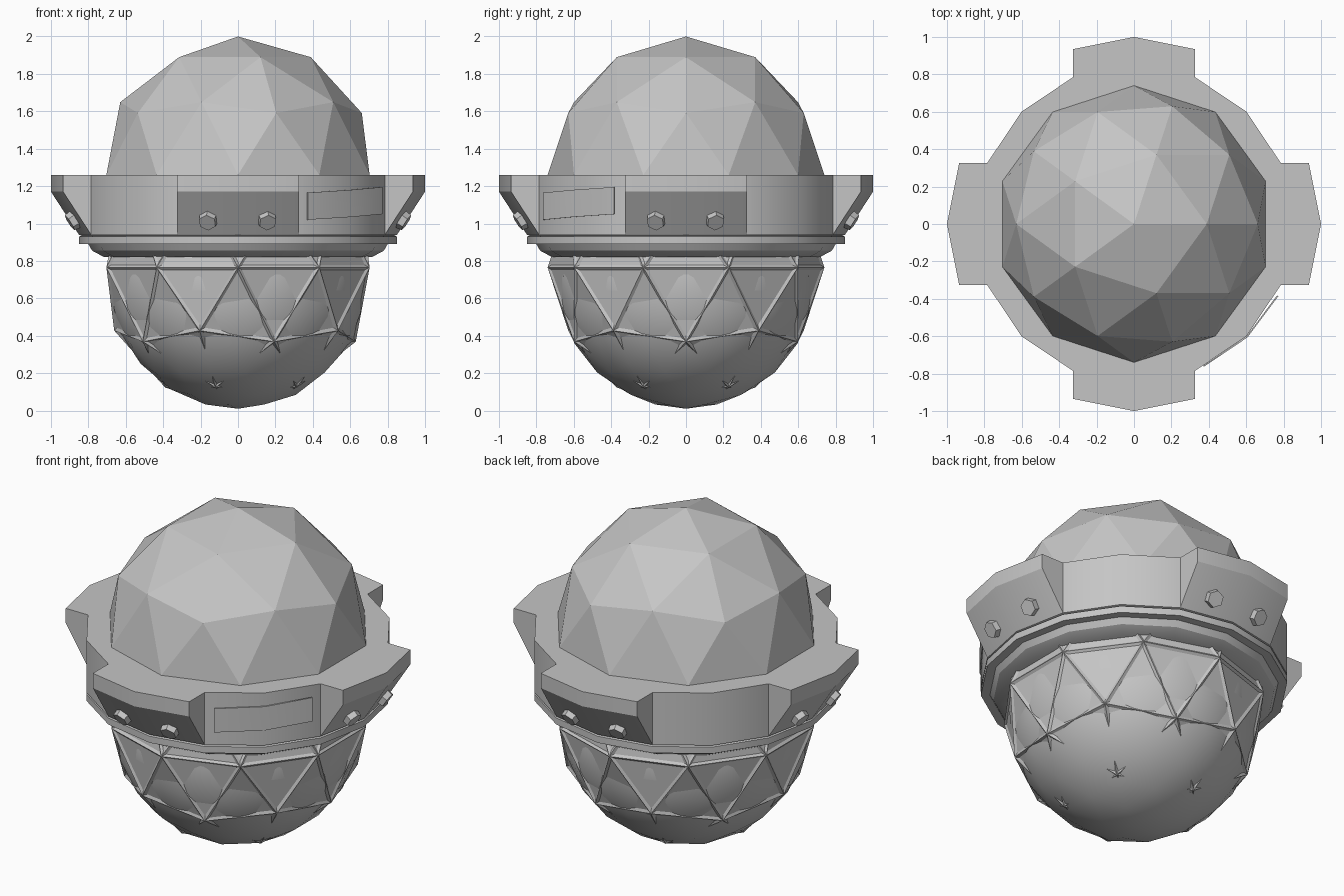
import bpy, bmesh, math
from mathutils import Vector, Matrix

if "Cube" in bpy.data.objects:
    bpy.data.objects.remove(bpy.data.objects["Cube"])

grey = bpy.data.materials.new("stone_grey")
grey.diffuse_color = (0.56, 0.56, 0.56, 1)
grey.use_nodes = True
grey.node_tree.nodes["Principled BSDF"].inputs["Base Color"].default_value = grey.diffuse_color


def finish(name, bm, smooth=False):
    bmesh.ops.recalc_face_normals(bm, faces=bm.faces)
    me = bpy.data.meshes.new(name)
    bm.to_mesh(me)
    bm.free()
    me.materials.append(grey)
    ob = bpy.data.objects.new(name, me)
    bpy.context.collection.objects.link(ob)
    if smooth:
        bpy.ops.object.select_all(action='DESELECT')
        ob.select_set(True)
        bpy.context.view_layer.objects.active = ob
        bpy.ops.object.shade_smooth_by_angle(angle=math.radians(30))
    return ob


def icosphere(level, centre, r, rz):
    bm = bmesh.new()
    bmesh.ops.create_icosphere(bm, subdivisions=level, radius=1)
    for v in bm.verts:
        v.co = (v.co.x * r, v.co.y * r, v.co.z * rz + centre)
    return bm


def cut(bm, test):
    bmesh.ops.delete(bm, geom=[v for v in bm.verts if test(v.co.z)], context='VERTS')


# Faceted dome: upper half of a coarse icosphere
bm = icosphere(2, 1.26, 0.74, 0.74)
cut(bm, lambda z: z < 1.25)
finish("dome", bm)

# Smooth lower bowl
bm = icosphere(3, 0.71, 0.69, 0.70)
cut(bm, lambda z: z > 1.0)
finish("lower_bowl", bm, True)

# Ridged shell whose corners poke through the bowl
bm = icosphere(2, 0.765, 0.74, 0.755)
cut(bm, lambda z: z > 1.2)
bmesh.ops.inset_individual(bm, faces=bm.faces[:], thickness=0.03, depth=-0.01)
finish("ridged_shell", bm)

# Sixteen-sided collar, lathed from a profile
profile = [(0, 1.26), (0.85, 1.26), (0.85, 0.94), (0.835, 0.935), (0.85, 0.93),
           (0.85, 0.89), (0.80, 0.89), (0.78, 0.855), (0.715, 0.82), (0, 0.82)]
bm = bmesh.new()
vs = [bm.verts.new((r, 0, z)) for r, z in profile]
es = [bm.edges.new(p) for p in zip(vs, vs[1:])]
bmesh.ops.spin(bm, geom=vs + es, cent=(0, 0, 0), axis=(0, 0, 1),
               angle=math.tau, steps=16, use_merge=True)
bmesh.ops.remove_doubles(bm, verts=bm.verts, dist=0.0005)
finish("collar", bm, True)

# Four lugs with two hexagonal bolts each
slope = Vector((0, -0.23, -0.15)).normalized()
for name, turn in (("front", 0), ("right", 90), ("back", 180), ("left", 270)):
    rot = Matrix.Rotation(math.radians(turn), 4, 'Z')
    bm = bmesh.new()
    for z, back in ((1.26, 0), (1.17, 0), (0.94, 0.15)):
        for x, y in ((-0.325, 0.935), (0, 1.0), (0.325, 0.935)):
            bm.verts.new((x, back - y, z))
        for x in (-0.325, 0.325):
            bm.verts.new((x, -0.7, z))
    hull = bmesh.ops.convex_hull(bm, input=bm.verts[:])
    bmesh.ops.delete(bm, geom=list({g for g in hull["geom_interior"]
                                    if isinstance(g, bmesh.types.BMVert)}), context='VERTS')
    bmesh.ops.dissolve_limit(bm, angle_limit=0.01, verts=bm.verts, edges=bm.edges)
    bm.transform(rot)
    finish(name + "_lug", bm, True)

    bm = bmesh.new()
    for x in (-0.16, 0.155):
        aim = slope.copy()
        aim.x = x * 0.9
        place = Matrix.Translation((x, -0.875, 1.02)) @ aim.to_track_quat('Z', 'Y').to_matrix().to_4x4()
        bmesh.ops.create_cone(bm, cap_ends=True, segments=6, radius1=0.055,
                              radius2=0.048, depth=0.06, matrix=place)
    bm.transform(rot)
    finish(name + "_bolts", bm)

# Slanted plate wrapped round the front right of the collar
bm = bmesh.new()
cols = []
for x, y, z in ((0.37, -0.757, 1.02), (0.601, -0.601, 1.035), (0.765, -0.382, 1.05)):
    cols.append([bm.verts.new((x * k, y * k, z + h))
                 for k, h in ((1.0, 0), (1.009, 0), (1.009, 0.145), (1.0, 0.145))])
for a, b in zip(cols, cols[1:]):
    for i in range(4):
        bm.faces.new((a[i], a[(i + 1) % 4], b[(i + 1) % 4], b[i]))
bm.faces.new(cols[0])
bm.faces.new(cols[-1])
finish("side_plate", bm, True)
